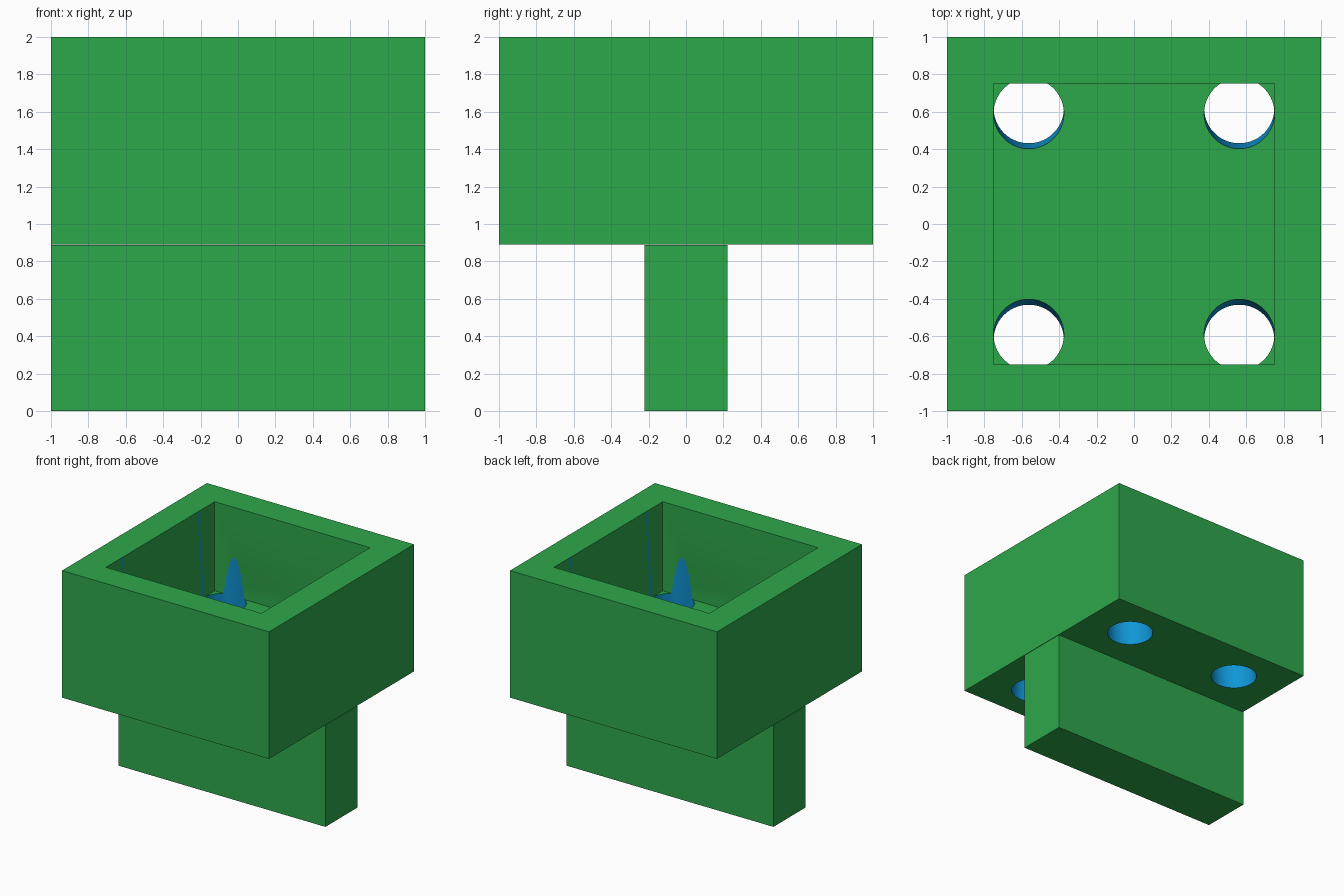
import bpy, bmesh, math
from mathutils import Matrix, Vector

if "Cube" in bpy.data.objects:
    bpy.data.objects.remove(bpy.data.objects["Cube"])


def material(name, rgb):
    m = bpy.data.materials.new(name)
    m.diffuse_color = (*rgb, 1.0)
    m.use_nodes = True
    m.node_tree.nodes["Principled BSDF"].inputs["Base Color"].default_value = m.diffuse_color
    return m


GREEN = material("green body", (0.027, 0.392, 0.070))
BLUE = material("blue hole", (0.005, 0.305, 0.680))


def finish(name, bm, mat):
    me = bpy.data.meshes.new(name)
    bm.to_mesh(me)
    bm.free()
    me.materials.append(mat)
    ob = bpy.data.objects.new(name, me)
    bpy.context.collection.objects.link(ob)
    return ob


def box(name, sx, sy, z0, z1, mat):
    bm = bmesh.new()
    m = Matrix.Translation((0, 0, (z0 + z1) / 2)) @ Matrix.Diagonal((sx, sy, z1 - z0, 1))
    bmesh.ops.create_cube(bm, size=1, matrix=m)
    return finish(name, bm, mat)


def cut(target, cutter):
    mod = target.modifiers.new("cut", 'BOOLEAN')
    mod.operation = 'DIFFERENCE'
    mod.solver = 'EXACT'
    mod.material_mode = 'TRANSFER'
    mod.object = cutter
    bpy.ops.object.select_all(action='DESELECT')
    bpy.context.view_layer.objects.active = target
    target.select_set(True)
    bpy.ops.object.modifier_apply(modifier=mod.name)
    bpy.data.objects.remove(cutter)


FLOOR, TILT = 1.222, math.radians(5)

# Mounting stem below the cup
box("stem", 2, 0.444, 0, 0.887, GREEN)

# Square cup with an open cavity
cup = box("cup", 2, 2, 0.891, 2, GREEN)
cut(cup, box("cavity_cutter", 1.5, 1.5, FLOOR, 2.3, GREEN))

# Four tilted holes through the floor, just nicking the cavity walls
SEG = 64
radius = 0.1877 / math.cos(math.pi / SEG)
bm = bmesh.new()
for sx in (-1, 1):
    for sy in (-1, 1):
        m = (Matrix.Translation(Vector((sx * 0.5625, sy * 0.591, FLOOR)))
             @ Matrix.Rotation(sy * TILT, 4, 'X')
             @ Matrix.Translation((0, 0, 0.2))
             @ Matrix.Rotation(math.pi / SEG, 4, 'Z'))
        bmesh.ops.create_cone(bm, cap_ends=True, segments=SEG, radius1=radius,
                              radius2=radius, depth=1.6, matrix=m)
cut(cup, finish("hole_cutter", bm, BLUE))

bpy.context.view_layer.objects.active = cup
cup.select_set(True)
bpy.ops.object.shade_smooth_by_angle(angle=math.radians(25))
